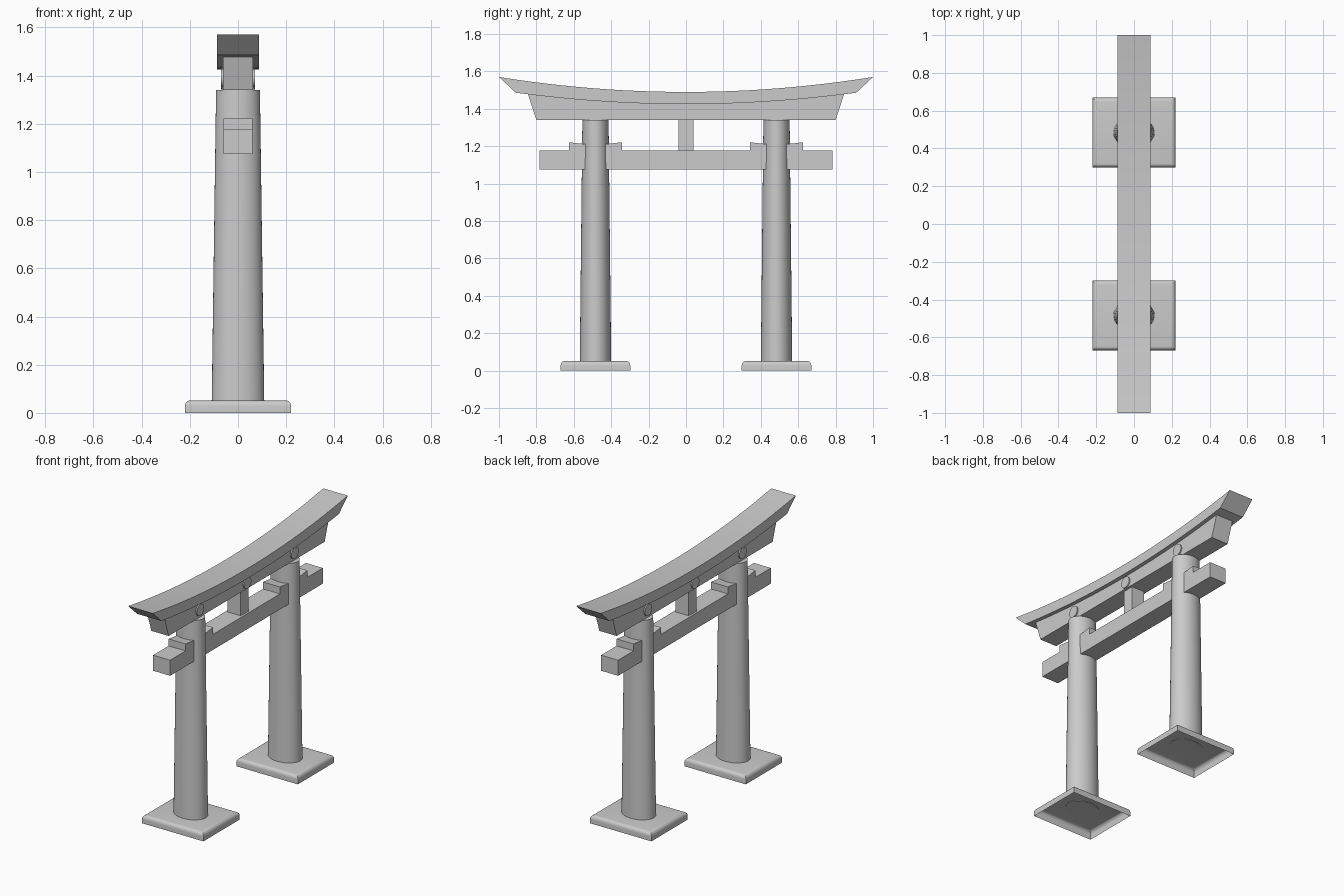
import bpy, bmesh, math
from mathutils import Matrix

if "Cube" in bpy.data.objects:
    bpy.data.objects.remove(bpy.data.objects["Cube"])

PILLAR_Y = 0.484


def finish(name, bm, smooth=False):
    bmesh.ops.recalc_face_normals(bm, faces=bm.faces[:])
    mesh = bpy.data.meshes.new(name)
    bm.to_mesh(mesh)
    bm.free()
    ob = bpy.data.objects.new(name, mesh)
    bpy.context.collection.objects.link(ob)
    if smooth:
        bpy.ops.object.select_all(action='DESELECT')
        ob.select_set(True)
        bpy.context.view_layer.objects.active = ob
        bpy.ops.object.shade_smooth_by_angle(angle=math.radians(35))
    return ob


def extrude_profile(name, points, half_x, smooth=False):
    """Closed outline in (y, z), extruded symmetrically along x."""
    bm = bmesh.new()
    face = bm.faces.new([bm.verts.new((-half_x, y, z)) for y, z in points])
    res = bmesh.ops.extrude_face_region(bm, geom=[face])
    for v in res['geom']:
        if isinstance(v, bmesh.types.BMVert):
            v.co.x = half_x
    return finish(name, bm, smooth)


def rect(y0, y1, z0, z1):
    return [(y0, z0), (y1, z0), (y1, z1), (y0, z1)]


def curve(half_y, z_mid, z_end, n=24):
    ys = [half_y * (2 * i / n - 1) for i in range(n + 1)]
    return [(y, z_mid + (z_end - z_mid) * (y / half_y) ** 2) for y in ys]


def disc(name, y, z):
    bm = bmesh.new()
    bmesh.ops.create_cone(bm, cap_ends=True, segments=32, radius1=0.037,
                          radius2=0.037, depth=0.14)
    bm.transform(Matrix.Translation((0, y, z)) @ Matrix.Rotation(math.pi / 2, 4, 'Y'))
    finish(name, bm, True)


for side, s in (("left", -1), ("right", 1)):
    y = s * PILLAR_Y

    # Foot slab: open underneath, rounded top rim
    bm = bmesh.new()
    bmesh.ops.create_cube(bm, size=1)
    bm.transform(Matrix.Translation((0, y, 0.026)) @ Matrix.Diagonal((0.442, 0.372, 0.052, 1)))
    bottom = [f for f in bm.faces if f.normal.z < -0.5]
    bmesh.ops.delete(bm, geom=bottom, context='FACES_ONLY')
    rim = [e for e in bm.edges if all(v.co.z > 0.04 for v in e.verts)]
    bmesh.ops.bevel(bm, geom=rim, offset=0.024, segments=5, profile=0.5, affect='EDGES')
    finish(side + "_foot_slab", bm, True)

    # Tapered oval pillar
    bm = bmesh.new()
    bmesh.ops.create_cone(bm, cap_ends=True, segments=40, radius1=0.109,
                          radius2=0.091, depth=1.29)
    bm.transform(Matrix.Translation((0, y, 0.695)) @ Matrix.Diagonal((1, 0.77, 1, 1)))
    finish(side + "_pillar", bm, True)

    # Wedges on both sides of the pillar
    for label, d in (("outer", s), ("inner", -s)):
        a, b = y + d * 0.03, y + d * 0.141
        extrude_profile(f"{side}_{label}_wedge",
                        [(a, 1.17), (b, 1.17), (b, 1.221), (a, 1.208)], 0.061)

    # Round peg over the pillar
    disc(side + "_peg", y, 1.39)

# Tie beam and centre strut
extrude_profile("tie_beam", rect(-0.783, 0.783, 1.075, 1.176), 0.061)
extrude_profile("centre_strut", rect(-0.039, 0.039, 1.17, 1.35), 0.047)
disc("centre_peg", 0, 1.38)

# Lower lintel with slanted ends, top following the roof curve
extrude_profile("lower_lintel",
                [(0.80, 1.34), (-0.80, 1.34)] + curve(0.845, 1.425, 1.478), 0.062, True)

# Curved roof beam with undercut ends
extrude_profile("roof_beam",
                curve(0.91, 1.425, 1.486) + curve(1.0, 1.49, 1.57)[::-1], 0.088, True)
